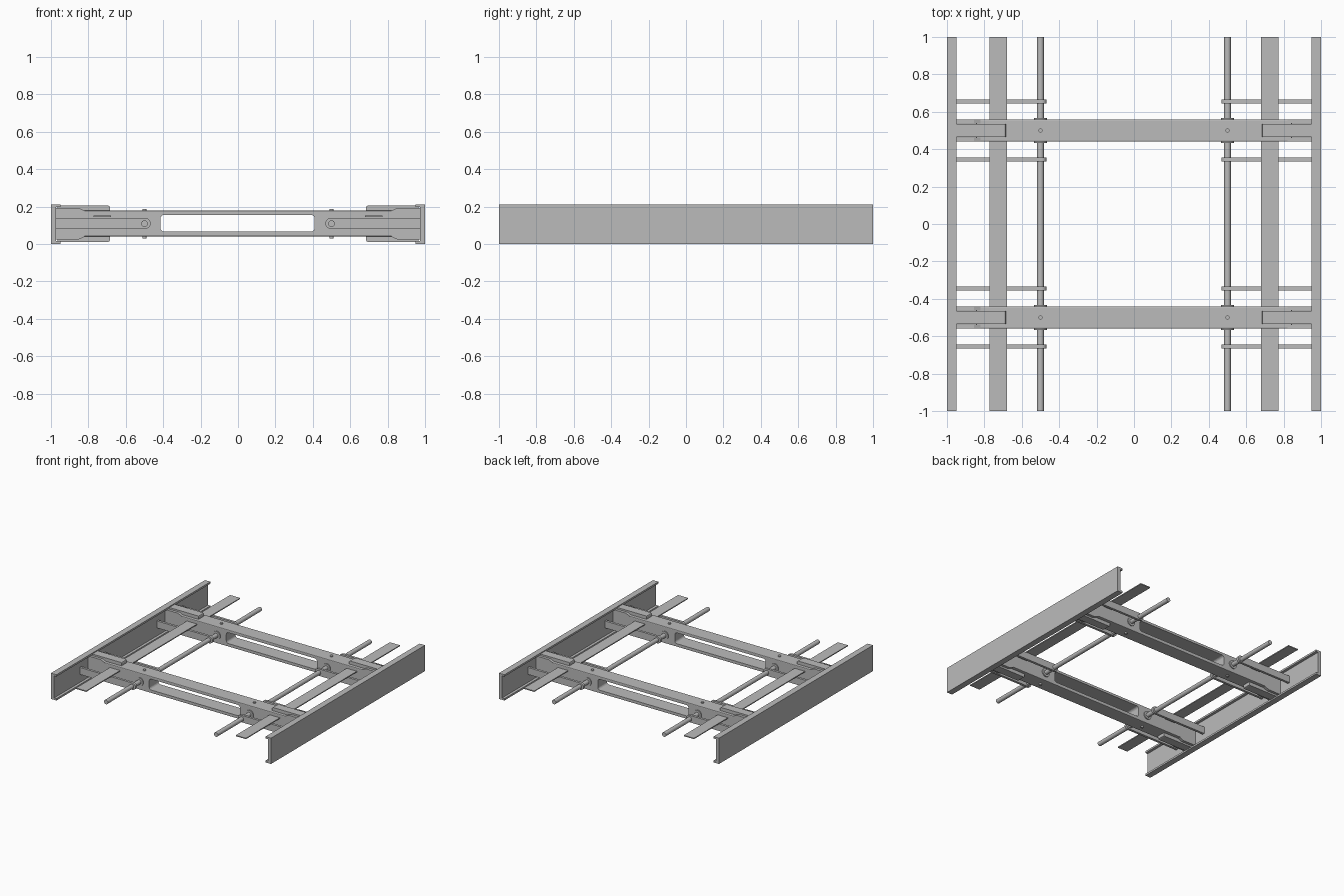
import bpy, bmesh, math
from mathutils import Vector

cube = bpy.data.objects.get("Cube")
if cube:
    bpy.data.objects.remove(cube, do_unlink=True)

steel = bpy.data.materials.new("grey steel")
steel.use_nodes = True
grey = (0.5, 0.5, 0.5, 1)
steel.diffuse_color = grey
steel.node_tree.nodes["Principled BSDF"].inputs["Base Color"].default_value = grey


def extrude(name, outline, to_3d, depth):
    """Extrude a 2D outline along a vector; to_3d places each outline point."""
    bm = bmesh.new()
    face = bm.faces.new([bm.verts.new(to_3d(a, b)) for a, b in outline])
    grown = bmesh.ops.extrude_face_region(bm, geom=[face])["geom"]
    bmesh.ops.translate(bm, vec=Vector(depth),
                        verts=[v for v in grown if isinstance(v, bmesh.types.BMVert)])
    bmesh.ops.recalc_face_normals(bm, faces=bm.faces)
    mesh = bpy.data.meshes.new(name)
    bm.to_mesh(mesh)
    bm.free()
    mesh.materials.append(steel)
    obj = bpy.data.objects.new(name, mesh)
    bpy.context.collection.objects.link(obj)
    return obj


def rounded(a0, a1, b0, b1, r, steps=6):
    """Rounded rectangle outline."""
    pts = []
    corners = ((a1 - r, b1 - r), (a0 + r, b1 - r), (a0 + r, b0 + r), (a1 - r, b0 + r))
    for q, (ca, cb) in enumerate(corners):
        for i in range(steps + 1):
            t = (q + i / steps) * math.pi / 2
            pts.append((ca + r * math.cos(t), cb + r * math.sin(t)))
    return pts


def along_y(name, outline, y0, y1):
    return extrude(name, outline, lambda a, b: (a, y0, b), (0, y1 - y0, 0))


def along_z(name, outline, z0, z1):
    return extrude(name, outline, lambda a, b: (a, b, z0), (0, 0, z1 - z0))


def rect(a0, a1, b0, b1):
    return [(a0, b0), (a1, b0), (a1, b1), (a0, b1)]


def circle(a, b, r, n=24):
    return [(a + r * math.cos(2 * math.pi * i / n), b + r * math.sin(2 * math.pi * i / n))
            for i in range(n)]


def smooth(obj):
    bpy.ops.object.select_all(action="DESELECT")
    obj.select_set(True)
    bpy.context.view_layer.objects.active = obj
    bpy.ops.object.shade_smooth_by_angle(angle=math.radians(35))


MID = 0.108   # mid height of the frame
TOP = 0.212

for side, s in (("left", 1), ("right", -1)):
    # Outer channel rail, open towards the middle
    rail = [(1, 0), (1, TOP), (0.95, TOP), (0.95, TOP - 0.015),
            (0.972, TOP - 0.015), (0.972, 0.015), (0.95, 0.015), (0.95, 0)]
    along_y(side + "_rail", [(s * x, z) for x, z in rail], -1, 1)

    # Long flat strip and round rod
    along_y(side + "_strip", rect(s * 0.68, s * 0.772, 0.143, 0.151), -1, 1)
    smooth(along_y(side + "_rod", circle(s * 0.5, MID, 0.018), -1, 1))

for place, yc in (("front", -0.5), ("back", 0.5)):
    # Crossmember body with a long rounded window
    body = along_y(place + "_crossmember", rect(-0.845, 0.845, 0.04, 0.178), yc - 0.06, yc + 0.06)
    bevel = body.modifiers.new("soft edges", "BEVEL")
    bevel.width = 0.006
    bevel.segments = 2
    cutter = along_y(place + "_window_cutter", rounded(-0.415, 0.41, 0.066, 0.155, 0.02),
                     yc - 0.1, yc + 0.1)
    cutter.hide_render = True
    cutter.hide_viewport = True
    window = body.modifiers.new("window", "BOOLEAN")
    window.object = cutter
    window.solver = "EXACT"

    for side, s in (("left", 1), ("right", -1)):
        tag = place + "_" + side
        # Flared cheeks forming the forked end
        half = [(0.82, 0.07), (0.855, 0.085), (0.972, 0.085)]
        cheek = [(x * s, MID + h) for x, h in half]
        cheek += [(x * s, MID - h) for x, h in reversed(half)]
        for label, y0 in (("outer", yc - 0.06), ("inner", yc + 0.038)):
            along_y(tag + "_cheek_" + label, cheek, y0, y0 + 0.022)

        # Clamp tongues above and below
        for label, m in (("top", 1), ("bottom", -1)):
            tongue = [(0.685, 0.065), (0.685, 0.088), (0.688, 0.094), (0.695, 0.097),
                      (0.965, 0.097), (0.965, 0.08), (0.85, 0.08), (0.85, 0.065)]
            along_y(tag + "_tongue_" + label, [(s * x, MID + m * z) for x, z in tongue],
                    yc - 0.035, yc + 0.035)
            # Bolt heads over the rod
            z0 = MID + m * 0.068
            smooth(along_z(tag + "_bolt_" + label, circle(s * 0.5, yc, 0.011, 16),
                           z0, z0 + m * 0.011))

        for label, d in (("front", -1), ("back", 1)):
            # Collar where the rod meets the crossmember
            smooth(along_y(tag + "_collar_" + label, circle(s * 0.5, MID, 0.034),
                           yc + d * 0.059, yc + d * 0.068))
            # Round-ended link from rail to rod
            yl = yc + d * 0.155
            link = [(0.972, 0.138), (0.972, 0.081)]
            link += [(0.495 - 0.0285 * math.sin(t), 0.1095 - 0.0285 * math.cos(t))
                     for t in (math.pi * i / 12 for i in range(13))]
            smooth(along_y(tag + "_link_" + label, [(s * x, z) for x, z in link],
                           yl - 0.01, yl + 0.01))
